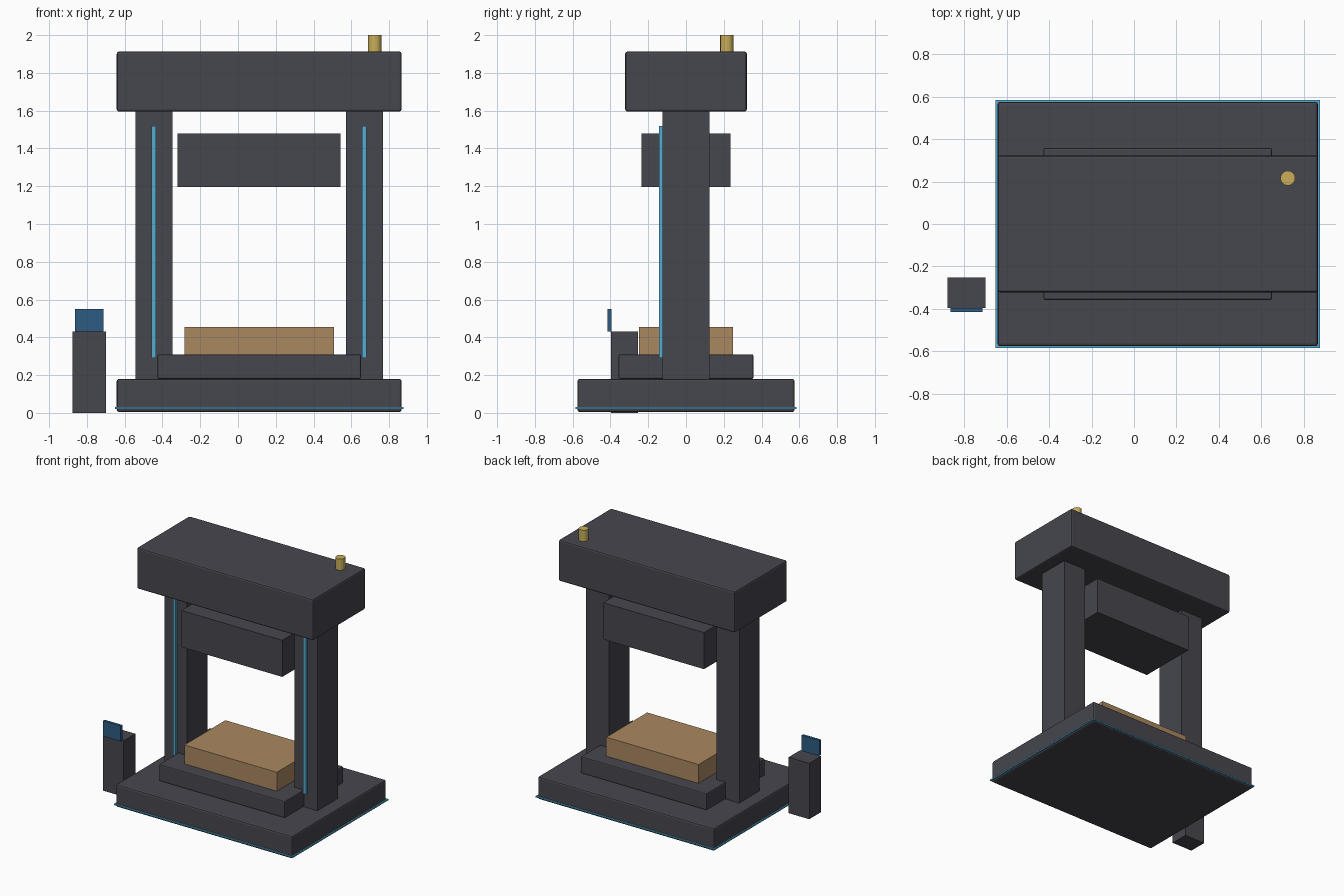
import bpy
import bmesh
import math
from mathutils import Matrix

if "Cube" in bpy.data.objects:
    bpy.data.objects.remove(bpy.data.objects["Cube"])


def material(name, rgb):
    # sRGB 0-255 to linear
    lin = [(c / 255 / 12.92) if c <= 10 else ((c / 255 + 0.055) / 1.055) ** 2.4 for c in rgb]
    m = bpy.data.materials.new(name)
    m.diffuse_color = (*lin, 1)
    m.use_nodes = True
    m.node_tree.nodes["Principled BSDF"].inputs["Base Color"].default_value = m.diffuse_color
    return m


STEEL = material("dark steel", (70, 70, 78))
GLOW = material("light blue strip", (85, 172, 210))
SCREEN = material("screen blue", (46, 92, 130))
TIMBER = material("tan workpiece", (170, 136, 96))
BRASS = material("brass", (200, 174, 90))


def finish(name, bm, mat):
    me = bpy.data.meshes.new(name)
    bm.to_mesh(me)
    bm.free()
    me.materials.append(mat)
    ob = bpy.data.objects.new(name, me)
    bpy.context.collection.objects.link(ob)
    return ob


def box(name, x, y, z, mat, bevel=0):
    """Box from (min, max) ranges, with optional rounded edges."""
    bm = bmesh.new()
    size = [r[1] - r[0] for r in (x, y, z)]
    mid = [(r[0] + r[1]) / 2 for r in (x, y, z)]
    bmesh.ops.create_cube(bm, size=1, matrix=Matrix.Translation(mid) @ Matrix.Diagonal((*size, 1)))
    ob = finish(name, bm, mat)
    if bevel:
        mod = ob.modifiers.new("rounded edges", "BEVEL")
        mod.width = bevel
        mod.segments = 2
    return ob


CX = 0.112  # centre line of the press frame


def centred(name, hx, hy, z, mat, bevel=0, cx=CX):
    return box(name, (cx - hx, cx + hx), (-hy, hy), z, mat, bevel)


# Frame: base, trim line, crown
centred("base", 0.754, 0.575, (0.005, 0.18), STEEL, 0.012)
centred("base_trim", 0.764, 0.584, (0.02, 0.03), GLOW)
centred("crown", 0.754, 0.322, (1.595, 1.913), STEEL, 0.012)

# Columns with light strips on the front
for side, s in (("left", -1), ("right", 1)):
    cx = CX + s * 0.557
    centred(side + "_column", 0.098, 0.125, (0.17, 1.61), STEEL, cx=cx)
    box(side + "_light_strip", (cx - 0.012, cx + 0.012), (-0.143, -0.12), (0.29, 1.52), GLOW)

# Ram, bed and workpiece
centred("ram", 0.431, 0.235, (1.197, 1.48), STEEL)
centred("bed", 0.538, 0.357, (0.18, 0.31), STEEL, 0.008)
centred("workpiece", 0.395, 0.25, (0.31, 0.456), TIMBER)

# Control console and screen
box("console", (-0.877, -0.70), (-0.396, -0.253), (0, 0.432), STEEL)
box("console_screen", (-0.863, -0.713), (-0.415, -0.395), (0.431, 0.551), SCREEN)

# Brass beacon on the crown
bm = bmesh.new()
bmesh.ops.create_cone(bm, cap_ends=True, segments=16, radius1=0.035, radius2=0.035, depth=0.09,
                      matrix=Matrix.Translation((0.724, 0.216, 1.955)))
finish("beacon", bm, BRASS)
